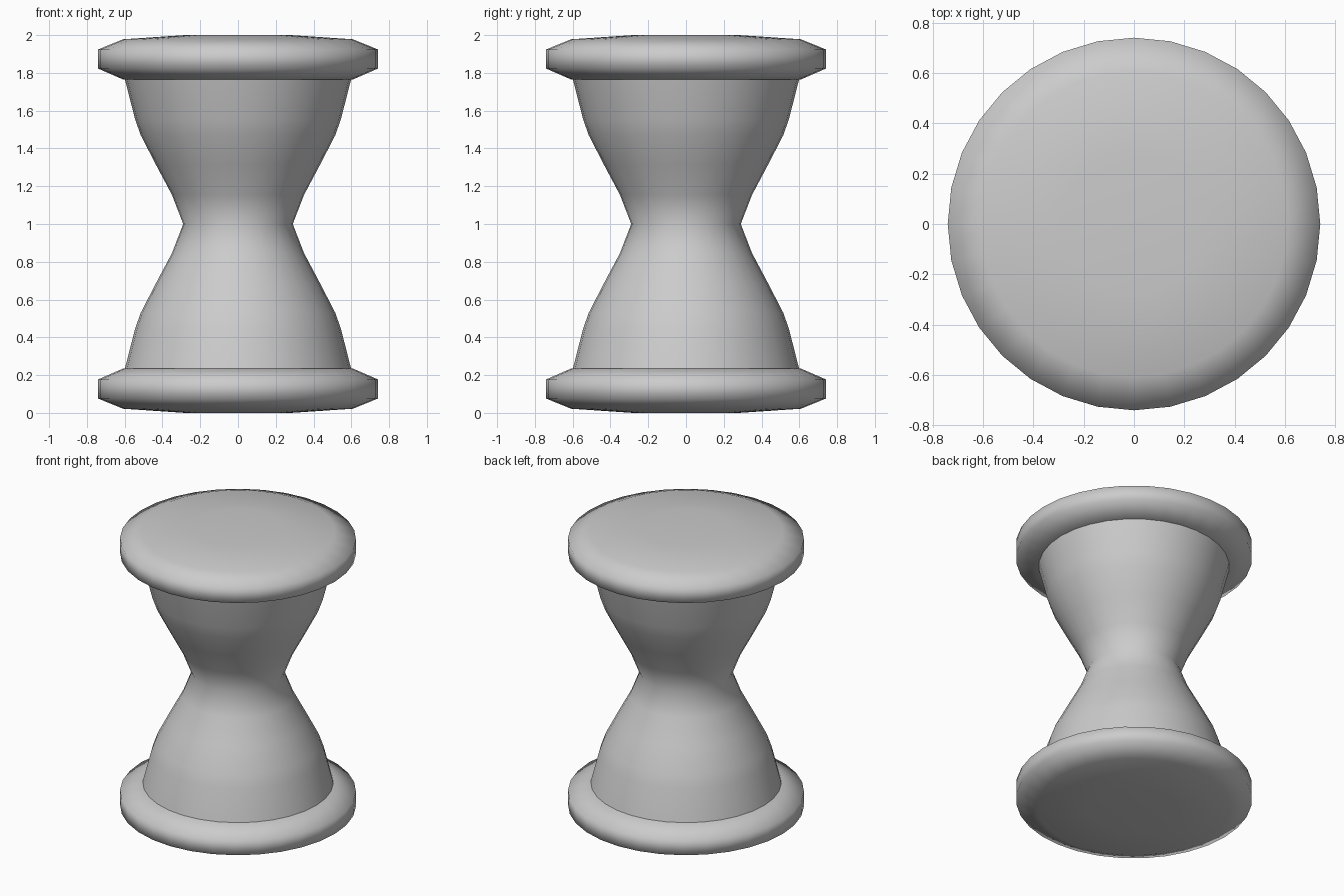
import bpy, bmesh, math

if "Cube" in bpy.data.objects:
    bpy.data.objects.remove(bpy.data.objects["Cube"])

SIDES = 32

grey = bpy.data.materials.new("plain grey")
grey.diffuse_color = (0.6, 0.6, 0.6, 1)
grey.use_nodes = True
grey.node_tree.nodes["Principled BSDF"].inputs["Base Color"].default_value = grey.diffuse_color


def lathe(name, profile):
    """Revolve (radius, z) points about z; zero radius makes a pole."""
    bm = bmesh.new()
    rings = []
    for r, z in profile:
        if r == 0:
            rings.append([bm.verts.new((0, 0, z))] * SIDES)
        else:
            rings.append([bm.verts.new((r * math.cos(2 * math.pi * i / SIDES),
                                        r * math.sin(2 * math.pi * i / SIDES), z))
                          for i in range(SIDES)])
    for a, b in zip(rings, rings[1:]):
        for i in range(SIDES):
            j = (i + 1) % SIDES
            bm.faces.new(dict.fromkeys((a[i], a[j], b[j], b[i])))
    bmesh.ops.recalc_face_normals(bm, faces=bm.faces)
    for f in bm.faces:
        f.smooth = True
    mesh = bpy.data.meshes.new(name)
    bm.to_mesh(mesh)
    bm.free()
    mesh.materials.append(grey)
    obj = bpy.data.objects.new(name, mesh)
    bpy.context.collection.objects.link(obj)
    return obj


# Round end plates with softened rims, the top one flipped
plate = [(0, 0), (0.28, 0), (0.608, 0.022), (0.741, 0.076),
         (0.741, 0.177), (0.608, 0.235), (0.28, 0.24), (0, 0.24)]
lathe("bottom_plate", plate)
lathe("top_plate", [(r, 2 - z) for r, z in plate])

# Waisted body between the plates, mirrored about its middle
half = [(0.6, 0.23), (0.545, 0.445), (0.515, 0.53), (0.435, 0.685), (0.35, 0.845)]
lathe("waisted_body", half + [(0.29, 1.0)] + [(r, 2 - z) for r, z in reversed(half)])
